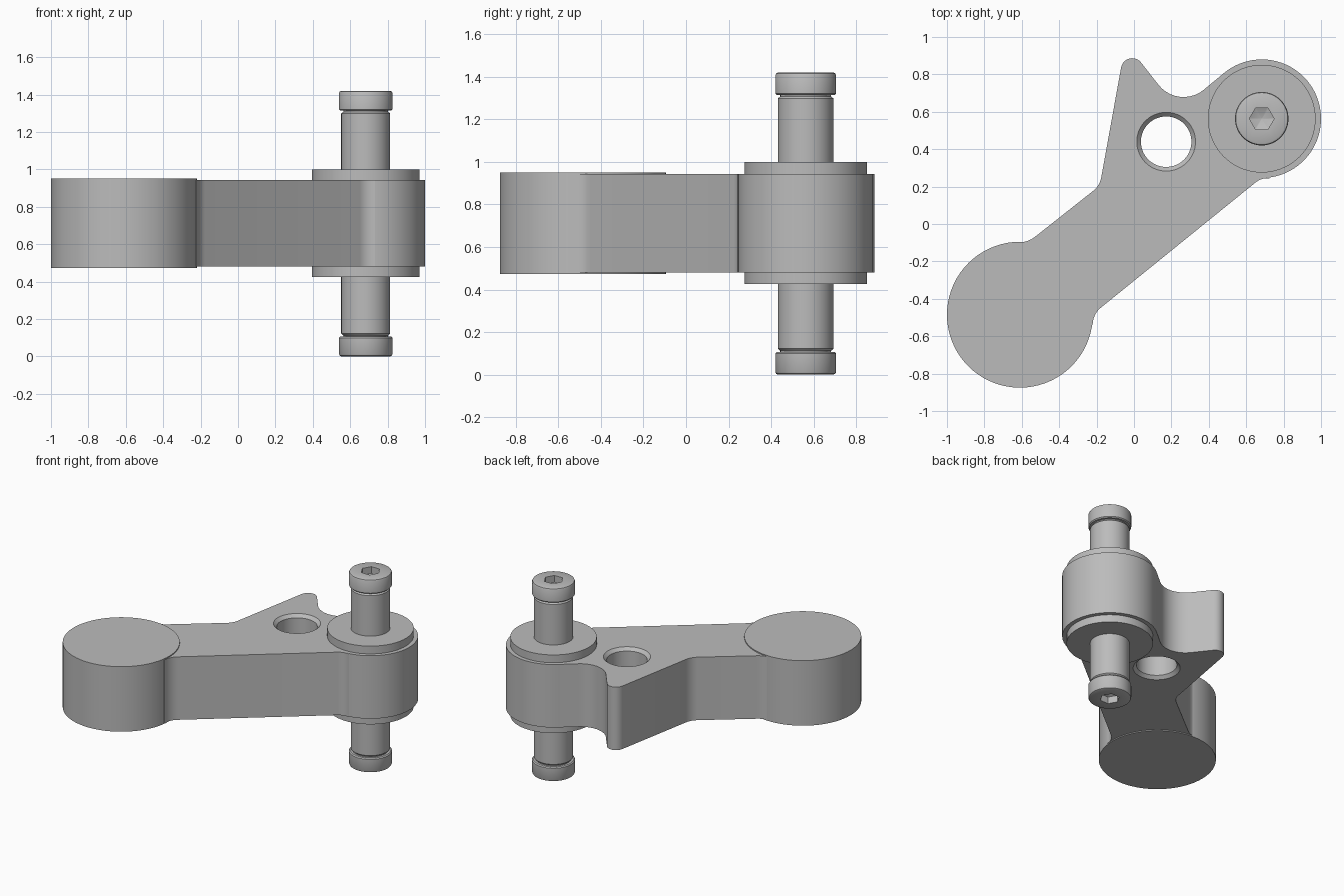
import bpy, bmesh
from math import sin, cos, tan, pi, radians
from mathutils import Vector

cube = bpy.data.objects.get("Cube")
if cube:
    bpy.data.objects.remove(cube, do_unlink=True)

PIVOT = (0.683, 0.563)
WEIGHT = (-0.61, -0.485)
HOLE = (0.172, 0.44)
SEG = 72

grey = bpy.data.materials.new("plain grey")
grey.use_nodes = True
grey.diffuse_color = (0.5, 0.5, 0.5, 1)
grey.node_tree.nodes["Principled BSDF"].inputs["Base Color"].default_value = grey.diffuse_color


def finish(name, bm):
    """Turn a bmesh into a smooth shaded grey object."""
    bmesh.ops.recalc_face_normals(bm, faces=bm.faces)
    mesh = bpy.data.meshes.new(name)
    bm.to_mesh(mesh)
    bm.free()
    mesh.materials.append(grey)
    obj = bpy.data.objects.new(name, mesh)
    bpy.context.collection.objects.link(obj)
    bpy.ops.object.select_all(action='DESELECT')
    obj.select_set(True)
    bpy.context.view_layer.objects.active = obj
    bpy.ops.object.shade_smooth_by_angle(angle=radians(30))
    return obj


def circle(centre, r, n=SEG, start=0, end=2 * pi, closed=True):
    steps = n if closed else n - 1
    return [Vector((centre[0] + r * cos(start + (end - start) * i / steps),
                    centre[1] + r * sin(start + (end - start) * i / steps))) for i in range(n)]


def fillet(before, corner, after, r, n=10):
    """Round one corner of an outline with a tangent arc."""
    a, c, b = Vector(before), Vector(corner), Vector(after)
    u, v = (a - c).normalized(), (b - c).normalized()
    half = u.angle(v) / 2
    mid = c + (u + v).normalized() * r / sin(half)
    p = c + u * r / tan(half) - mid
    q = c + v * r / tan(half) - mid
    sweep = pi - 2 * half
    return [mid + (p * sin(sweep * (1 - i / n)) + q * sin(sweep * i / n)) / sin(sweep)
            for i in range(n + 1)]


def ring(bm, pts, z):
    return [bm.verts.new((p.x, p.y, z)) for p in pts]


def bridge(bm, a, b):
    n = len(a)
    for i in range(n):
        bm.faces.new((a[i], a[(i + 1) % n], b[(i + 1) % n], b[i]))


def lathe(name, centre, profile):
    """Stack of rings; a third value of 1 makes a ring six-sided."""
    bm = bmesh.new()
    rings = []
    for r, z, six in profile:
        pts = circle((0, 0), r)
        if six:
            for i, p in enumerate(pts):
                off = (2 * pi * i / SEG) % (pi / 3) - pi / 6
                p *= cos(pi / 6) / cos(off)
        rings.append(ring(bm, [p + Vector(centre) for p in pts], z))
    for a, b in zip(rings, rings[1:]):
        bridge(bm, a, b)
    bm.faces.new(rings[0])
    bm.faces.new(rings[-1])
    return finish(name, bm)


# Arm outline: rounded boss, then filleted corners around to the weight and back
boss = circle(PIVOT, 0.317, 48, radians(-85), radians(130), closed=False)
corners = [((0.239, 0.606), 0.17), ((-0.045, 0.969), 0.06), ((-0.183, 0.205), 0.12),
           ((-0.564, -0.096), 0.14)]
lower = [((-0.22, -0.482), 0.12), ((0.687, 0.252), 0.1)]
inner = [(-0.66, -0.1), (-0.66, -0.3), (-0.4, -0.6), (-0.222, -0.6)]


def fillet_run(before, items, after):
    pts = [before] + [c for c, r in items] + [after]
    out = []
    for i, (c, r) in enumerate(items):
        out += fillet(pts[i], c, pts[i + 2], r)
    return out


outline = boss + fillet_run(boss[-1], corners, inner[0])
outline += [Vector(p) for p in inner[1:3]]
outline += fillet_run(inner[-1], lower, boss[0])

# Arm plate with a chamfered through hole
LOW, HIGH, CHAMFER = 0.48, 0.943, 0.022
bm = bmesh.new()
outer = [ring(bm, outline, z) for z in (LOW, HIGH)]
bore = [ring(bm, circle(HOLE, r), z) for r, z in
        ((0.157, LOW), (0.135, LOW + CHAMFER), (0.135, HIGH - CHAMFER), (0.157, HIGH))]
bridge(bm, *outer)
for a, b in zip(bore, bore[1:]):
    bridge(bm, a, b)
for loops in ((outer[0], bore[0]), (outer[1], bore[-1])):
    edges = [bm.edges.get((l[i - 1], l[i])) for l in loops for i in range(len(l))]
    bmesh.ops.triangle_fill(bm, edges=edges, use_beauty=True)
finish("arm", bm)

# Round weight at the free end
lathe("end_weight", WEIGHT, [(0.39, 0.473, 0), (0.39, 0.951, 0)])

# Flanged bushing through the boss
lathe("bushing", PIVOT, [(0.288, 0.425, 0), (0.288, 1.0, 0)])

# Pivot shaft with chamfered ends and narrow necks
lathe("shaft", PIVOT, [(0.12, 0.09, 0), (0.12, 0.112, 0), (0.131, 0.122, 0),
                       (0.131, 1.298, 0), (0.12, 1.308, 0), (0.12, 1.33, 0)])

# Screw heads with six-sided sockets, mirrored top and bottom
head = [(0.12, 0.106, 0), (0.136, 0.106, 0), (0.143, 0.099, 0), (0.143, 0.012, 0),
        (0.139, 0.004, 0), (0.131, 0, 0), (0.066, 0, 1), (0.066, 0.05, 1), (0.004, 0.075, 1)]
lathe("lower_screw_head", PIVOT, head)
lathe("upper_screw_head", PIVOT, [(r, 1.42 - z, s) for r, z, s in head])
